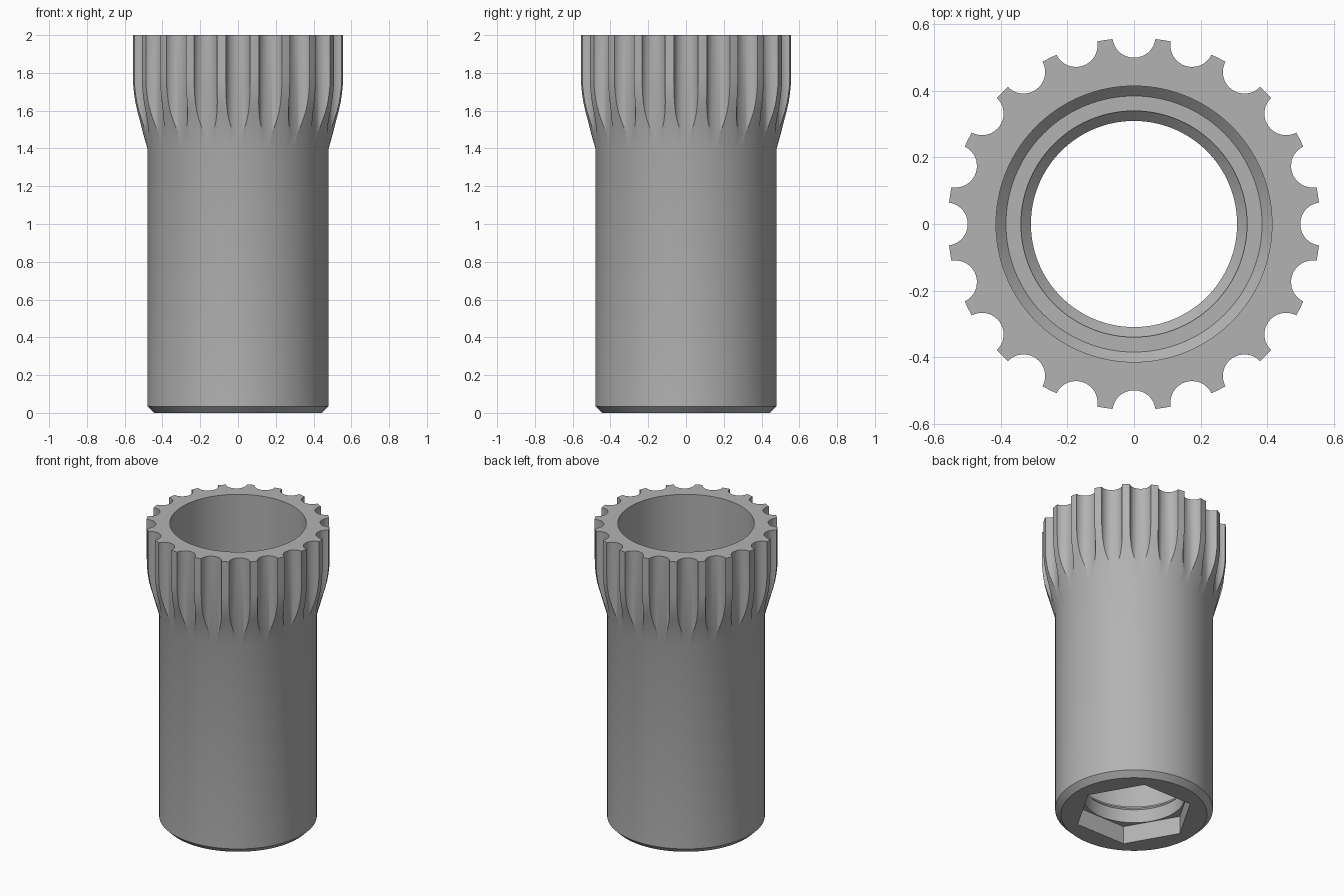
import bpy, bmesh, math
from mathutils import Matrix

if "Cube" in bpy.data.objects:
    bpy.data.objects.remove(bpy.data.objects["Cube"])

SEGMENTS = 160
FLUTES = 20

grey = bpy.data.materials.new("grey_metal")
grey.diffuse_color = (0.45, 0.45, 0.45, 1.0)
grey.use_nodes = True
grey.node_tree.nodes["Principled BSDF"].inputs["Base Color"].default_value = grey.diffuse_color


def make_object(name, bm):
    bmesh.ops.recalc_face_normals(bm, faces=bm.faces)
    mesh = bpy.data.meshes.new(name)
    bm.to_mesh(mesh)
    bm.free()
    mesh.materials.append(grey)
    obj = bpy.data.objects.new(name, mesh)
    bpy.context.collection.objects.link(obj)
    return obj


def lathe(name, profile):
    """Revolve a closed (radius, z) outline around the z axis."""
    bm = bmesh.new()
    rings = []
    for r, z in profile:
        rings.append([bm.verts.new((r * math.cos(2 * math.pi * i / SEGMENTS),
                                    r * math.sin(2 * math.pi * i / SEGMENTS), z))
                      for i in range(SEGMENTS)])
    for a, b in zip(rings, rings[1:] + rings[:1]):
        for i in range(SEGMENTS):
            j = (i + 1) % SEGMENTS
            bm.faces.new((a[i], a[j], b[j], b[i]))
    return make_object(name, bm)


def add_prism(bm, sides, radius, z0, z1, x=0.0, y=0.0, turn=0.0):
    place = Matrix.Translation((x, y, (z0 + z1) / 2)) @ Matrix.Rotation(turn, 4, 'Z')
    bmesh.ops.create_cone(bm, cap_ends=True, segments=sides, radius1=radius,
                          radius2=radius, depth=z1 - z0, matrix=place)


def cut(target, cutter):
    mod = target.modifiers.new("cut", 'BOOLEAN')
    mod.operation = 'DIFFERENCE'
    mod.solver = 'EXACT'
    mod.object = cutter
    bpy.context.view_layer.objects.active = target
    bpy.ops.object.modifier_apply(modifier=mod.name)
    bpy.data.objects.remove(cutter)


# Sleeve: chamfered foot, straight barrel, flared collar, stepped bore
outside = [(0.445, 0.0), (0.48, 0.035), (0.48, 1.40), (0.535, 1.595),
           (0.546, 1.64), (0.554, 1.69), (0.559, 1.74), (0.56, 1.78), (0.56, 2.0)]
bore = [(0.415, 2.0), (0.415, 0.28), (0.385, 0.25), (0.34, 0.25),
        (0.34, 0.24), (0.31, 0.21), (0.31, 0.0)]
sleeve = lathe("fluted_sleeve", outside + bore)

# Upright round flutes around the collar
bm = bmesh.new()
for k in range(FLUTES):
    a = 2 * math.pi * k / FLUTES
    add_prism(bm, 36, 0.065, 1.3, 2.1, 0.565 * math.cos(a), 0.565 * math.sin(a), a)
cut(sleeve, make_object("flute_cutter", bm))

# Hexagonal socket in the foot, corners on the y axis
bm = bmesh.new()
add_prism(bm, 6, 0.364, -0.1, 0.12, turn=math.radians(30))
cut(sleeve, make_object("hex_cutter", bm))

# Smooth round walls, crisp edges
bpy.ops.object.select_all(action='DESELECT')
sleeve.select_set(True)
bpy.context.view_layer.objects.active = sleeve
bpy.ops.object.shade_smooth_by_angle(angle=math.radians(30))
